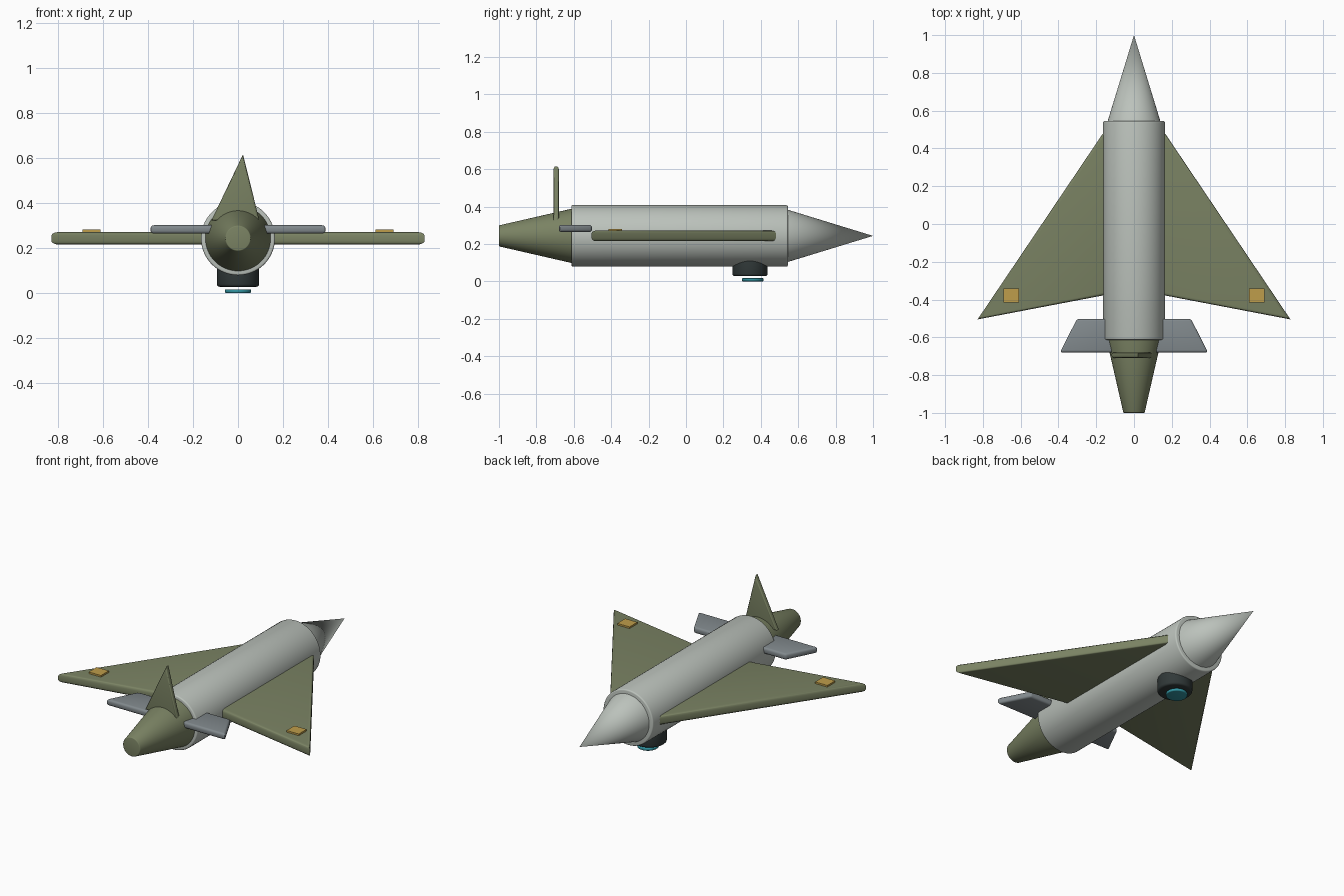
import bpy, bmesh, math
from mathutils import Matrix, Vector

if "Cube" in bpy.data.objects:
    bpy.data.objects.remove(bpy.data.objects["Cube"])

AXIS_Z = 0.243


def material(name, rgb):
    m = bpy.data.materials.new(name)
    m.diffuse_color = (*rgb, 1)
    m.use_nodes = True
    m.node_tree.nodes["Principled BSDF"].inputs["Base Color"].default_value = m.diffuse_color
    return m


GREY = material("pale_grey", (0.50, 0.54, 0.50))
OLIVE = material("olive_green", (0.195, 0.225, 0.125))
STEEL = material("steel_grey", (0.22, 0.25, 0.265))
GOLD = material("gold", (0.52, 0.34, 0.07))
DARK = material("dark_housing", (0.03, 0.04, 0.04))
TEAL = material("teal_glass", (0.03, 0.29, 0.35))


def finish(name, bm, mat):
    bmesh.ops.recalc_face_normals(bm, faces=bm.faces)
    me = bpy.data.meshes.new(name)
    bm.to_mesh(me)
    bm.free()
    me.materials.append(mat)
    ob = bpy.data.objects.new(name, me)
    bpy.context.collection.objects.link(ob)
    bpy.ops.object.select_all(action='DESELECT')
    ob.select_set(True)
    bpy.context.view_layer.objects.active = ob
    bpy.ops.object.shade_smooth_by_angle(angle=math.radians(35))
    return ob


def turned(name, mat, center, direction, r1, r2, length, bevel=0.0):
    """Cone or cylinder starting at center and running along direction."""
    bm = bmesh.new()
    bmesh.ops.create_cone(bm, cap_ends=True, segments=64, radius1=r1,
                          radius2=r2, depth=length)
    if bevel:
        rims = [e for e in bm.edges if abs(e.verts[0].co.z - e.verts[1].co.z) < 1e-5]
        bmesh.ops.bevel(bm, geom=rims, offset=bevel, segments=3, profile=0.5,
                        affect='EDGES')
    rot = Vector(direction).to_track_quat('Z', 'Y').to_matrix().to_4x4()
    bm.transform(Matrix.Translation(center) @ rot @ Matrix.Translation((0, 0, length / 2)))
    return finish(name, bm, mat)


def plate(name, mat, outline, low, high, bevel=0.0, upright=False, all_edges=False):
    """Thick plate from a flat outline; upright plates stand in the xz plane."""
    def place(a, b, t):
        return (a, t, b) if upright else (a, b, t)
    bm = bmesh.new()
    bottom = [bm.verts.new(place(a, b, low)) for a, b in outline]
    top = [bm.verts.new(place(a, b, high)) for a, b in outline]
    bm.faces.new(bottom)
    bm.faces.new(top)
    n = len(outline)
    for i in range(n):
        j = (i + 1) % n
        bm.faces.new((bottom[i], bottom[j], top[j], top[i]))
    bmesh.ops.recalc_face_normals(bm, faces=bm.faces)
    if bevel:
        edges = list(bm.edges)
        if not all_edges:
            k = 1 if upright else 2
            edges = [e for e in edges
                     if abs(e.verts[0].co[k] - e.verts[1].co[k]) < 1e-5]
        bmesh.ops.bevel(bm, geom=edges, offset=bevel, segments=3, profile=0.5,
                        affect='EDGES', clamp_overlap=True)
    return finish(name, bm, mat)


# Body along the y axis
turned("fuselage", GREY, (0, -0.613, AXIS_Z), (0, 1, 0), 0.164, 0.164, 1.158, 0.008)
turned("nose_cone", GREY, (0, 0.53, AXIS_Z), (0, 1, 0), 0.144, 0.0, 0.47)
turned("tail_cone", OLIVE, (0, -1.0, AXIS_Z), (0, 1, 0), 0.056, 0.150, 0.41, 0.004)

# Wings, tailplanes and wing markers on both sides
for side, s in (("right", 1), ("left", -1)):
    wing = [(0.11, 0.56), (0.828, -0.505), (0.11, -0.368)]
    plate(side + "_wing", OLIVE, [(s * x, y) for x, y in wing], 0.215, 0.271, 0.016)
    tail = [(0.08, -0.503), (0.302, -0.503), (0.392, -0.68), (0.08, -0.68)]
    plate(side + "_tailplane", STEEL, [(s * x, y) for x, y in tail],
          0.264, 0.301, 0.012, all_edges=True)
    mark = [(0.61, -0.415), (0.69, -0.415), (0.69, -0.341), (0.61, -0.341)]
    plate(side + "_wing_marker", GOLD, [(s * x, y) for x, y in mark], 0.268, 0.281)

# Crosswise upright fin
plate("tail_fin", OLIVE, [(-0.118, 0.322), (0.095, 0.322), (0.022, 0.615)],
      -0.709, -0.679, 0.010, upright=True)

# Belly sensor pod with a glass disc under it
turned("sensor_pod", DARK, (0, 0.342, 0.028), (0, 0, 1), 0.094, 0.094, 0.11, 0.012)
turned("sensor_lens", TEAL, (0, 0.357, 0.0), (0, 0, 1), 0.058, 0.058, 0.017, 0.005)
